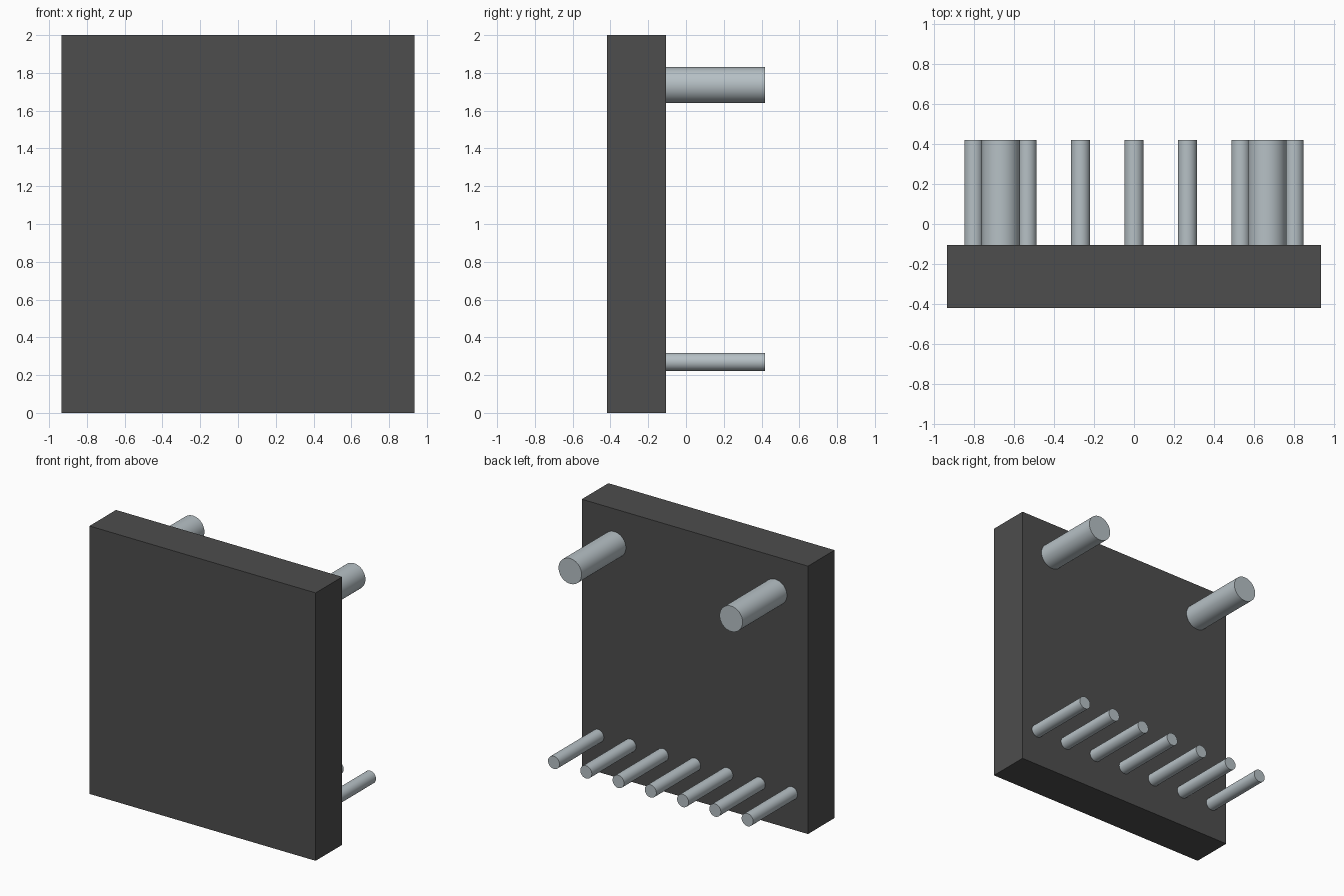
import bpy
import math

cube = bpy.data.objects.get("Cube")
if cube:
    bpy.data.objects.remove(cube, do_unlink=True)


def material(name, colour):
    mat = bpy.data.materials.new(name)
    mat.use_nodes = True
    mat.diffuse_color = colour
    mat.node_tree.nodes["Principled BSDF"].inputs["Base Color"].default_value = colour
    return mat


dark = material("dark grey plastic", (0.075, 0.075, 0.075, 1))
metal = material("pale steel", (0.47, 0.53, 0.56, 1))

BACK, TIP = -0.105, 0.418   # back face of the body, end of the pins


def pin(name, x, z, radius):
    """Round pin standing out of the back face along +y."""
    bpy.ops.mesh.primitive_cylinder_add(
        vertices=48, radius=radius, depth=TIP - BACK,
        location=(x, (TIP + BACK) / 2, z), rotation=(math.pi / 2, 0, 0))
    obj = bpy.context.object
    obj.name = name
    obj.data.materials.append(metal)
    bpy.ops.object.shade_smooth_by_angle(angle=math.radians(30))


# Square slab body
bpy.ops.mesh.primitive_cube_add(size=1, location=(0, (BACK - 0.418) / 2, 1))
body = bpy.context.object
body.name = "body"
body.scale = (1.868, BACK + 0.418, 2)
bpy.ops.object.transform_apply(location=False, rotation=False, scale=True)
body.data.materials.append(dark)

# Two thick pins near the top
for side, x in (("left", 0.665), ("right", -0.665)):
    pin("thick_pin_" + side, x, 1.735, 0.095)

# Row of seven thin pins near the bottom
for i in range(7):
    pin(f"thin_pin_{i + 1}", (i - 3) * 0.2665, 0.27, 0.0475)
